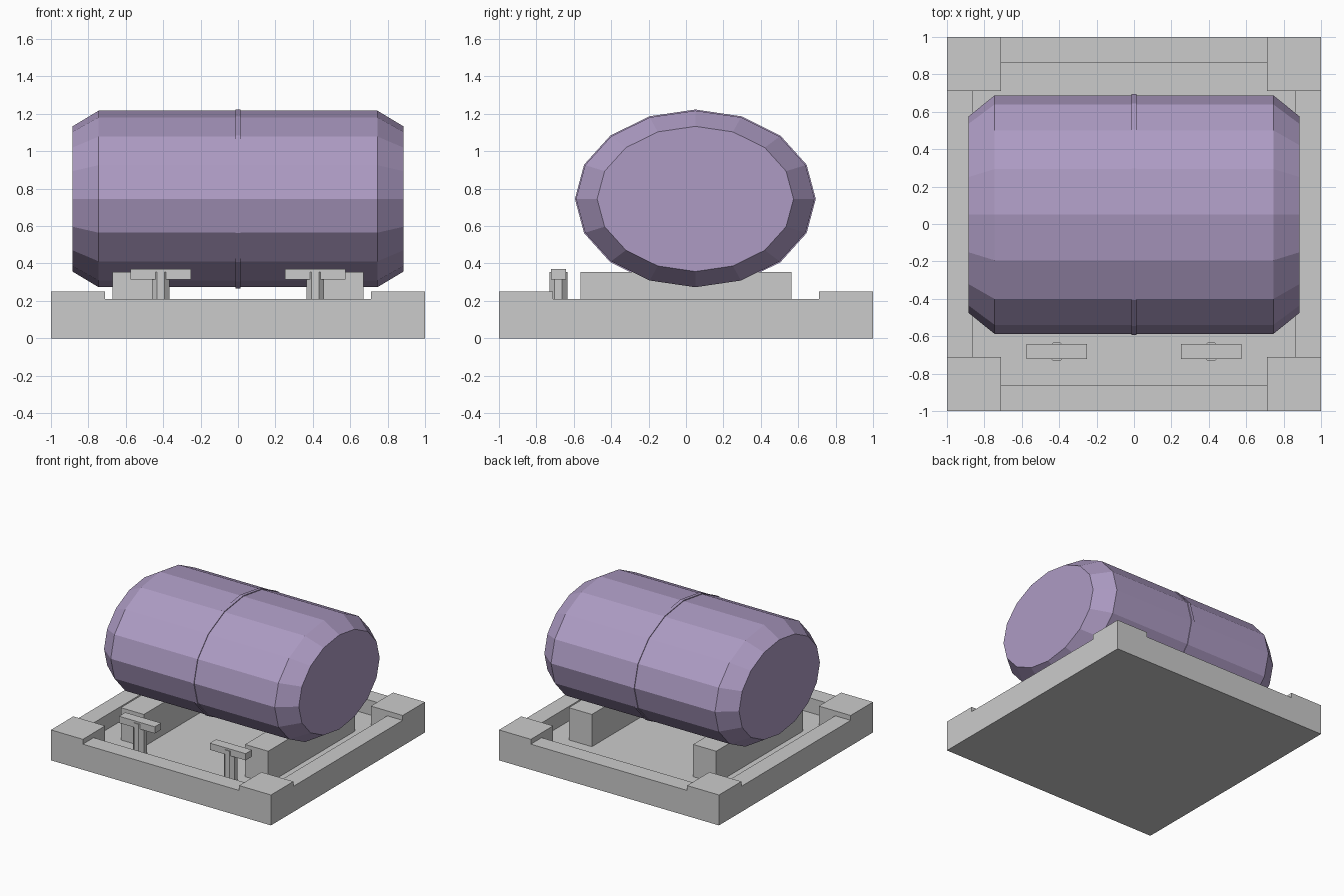
import bpy, bmesh
from math import sin, cos, pi

if "Cube" in bpy.data.objects:
    bpy.data.objects.remove(bpy.data.objects["Cube"])


def box(name, lo, hi):
    bm = bmesh.new()
    bmesh.ops.create_cube(bm, size=1)
    for v in bm.verts:
        v.co = [lo[i] + (v.co[i] + 0.5) * (hi[i] - lo[i]) for i in range(3)]
    return from_bmesh(name, bm)


def from_bmesh(name, bm):
    bmesh.ops.recalc_face_normals(bm, faces=bm.faces)
    mesh = bpy.data.meshes.new(name)
    bm.to_mesh(mesh)
    bm.free()
    ob = bpy.data.objects.new(name, mesh)
    bpy.context.collection.objects.link(ob)
    return ob


def loft_x(name, sections, centre, sides=16):
    """Elliptical rings (x, radius_y, radius_z) joined along x and capped."""
    bm = bmesh.new()
    rings = []
    for x, ry, rz in sections:
        angles = [2 * pi * i / sides for i in range(sides)]
        rings.append([bm.verts.new((x, centre[0] + ry * cos(a), centre[1] + rz * sin(a)))
                      for a in angles])
    for a, b in zip(rings, rings[1:]):
        for i in range(sides):
            j = (i + 1) % sides
            bm.faces.new((a[i], a[j], b[j], b[i]))
    bm.faces.new(rings[0])
    bm.faces.new(rings[-1])
    return from_bmesh(name, bm)


# Base tray: a slab with notched edges and a cross-shaped recess, leaving raised corners
base = box("base_tray", (-1, -1, 0), (1, 1, 0.25))
cuts = [(0.71, 1.2, 0.21), (1.2, 0.71, 0.21), (0.71, 0.86, 0.09), (0.86, 0.71, 0.09)]
for n, (x, y, z) in enumerate(cuts):
    cutter = box("tray_cutter_%d" % n, (-x, -y, z), (x, y, 0.5 + 0.1 * n))
    cutter.hide_render = True
    mod = base.modifiers.new("cut", 'BOOLEAN')
    mod.operation = 'DIFFERENCE'
    mod.solver = 'EXACT'
    mod.object = cutter
    bpy.context.view_layer.objects.active = base
    bpy.ops.object.modifier_apply(modifier=mod.name)
    bpy.data.objects.remove(cutter)

for side, s in (("left", -1), ("right", 1)):
    # Support rail under the barrel
    box("support_rail_" + side, (s * 0.565 - 0.105, -0.565, 0.09),
        (s * 0.565 + 0.105, 0.565, 0.355))
    # T-shaped valve: octagonal post with a crossbar
    bpy.ops.mesh.primitive_cylinder_add(vertices=8, radius=0.052, depth=0.265,
                                        location=(s * 0.413, -0.682, 0.2225),
                                        rotation=(0, 0, pi / 8))
    bpy.context.object.name = "valve_post_" + side
    box("valve_handle_" + side, (s * 0.413 - 0.163, -0.723, 0.315),
        (s * 0.413 + 0.163, -0.641, 0.37))

# Faceted oval barrel with tapered ends, and a thin band round its middle
centre = (0.05, 0.745)
barrel = loft_x("barrel", [(-0.885, 0.525, 0.388), (-0.745, 0.638, 0.472),
                           (0.745, 0.638, 0.472), (0.885, 0.525, 0.388)], centre)
band = loft_x("barrel_band", [(-0.014, 0.644, 0.478), (0.014, 0.644, 0.478)], centre)
purple = bpy.data.materials.new("barrel_purple")
purple.diffuse_color = (0.42, 0.33, 0.55, 1)
purple.use_nodes = True
purple.node_tree.nodes["Principled BSDF"].inputs["Base Color"].default_value = purple.diffuse_color
for ob in (barrel, band):
    ob.data.materials.append(purple)
